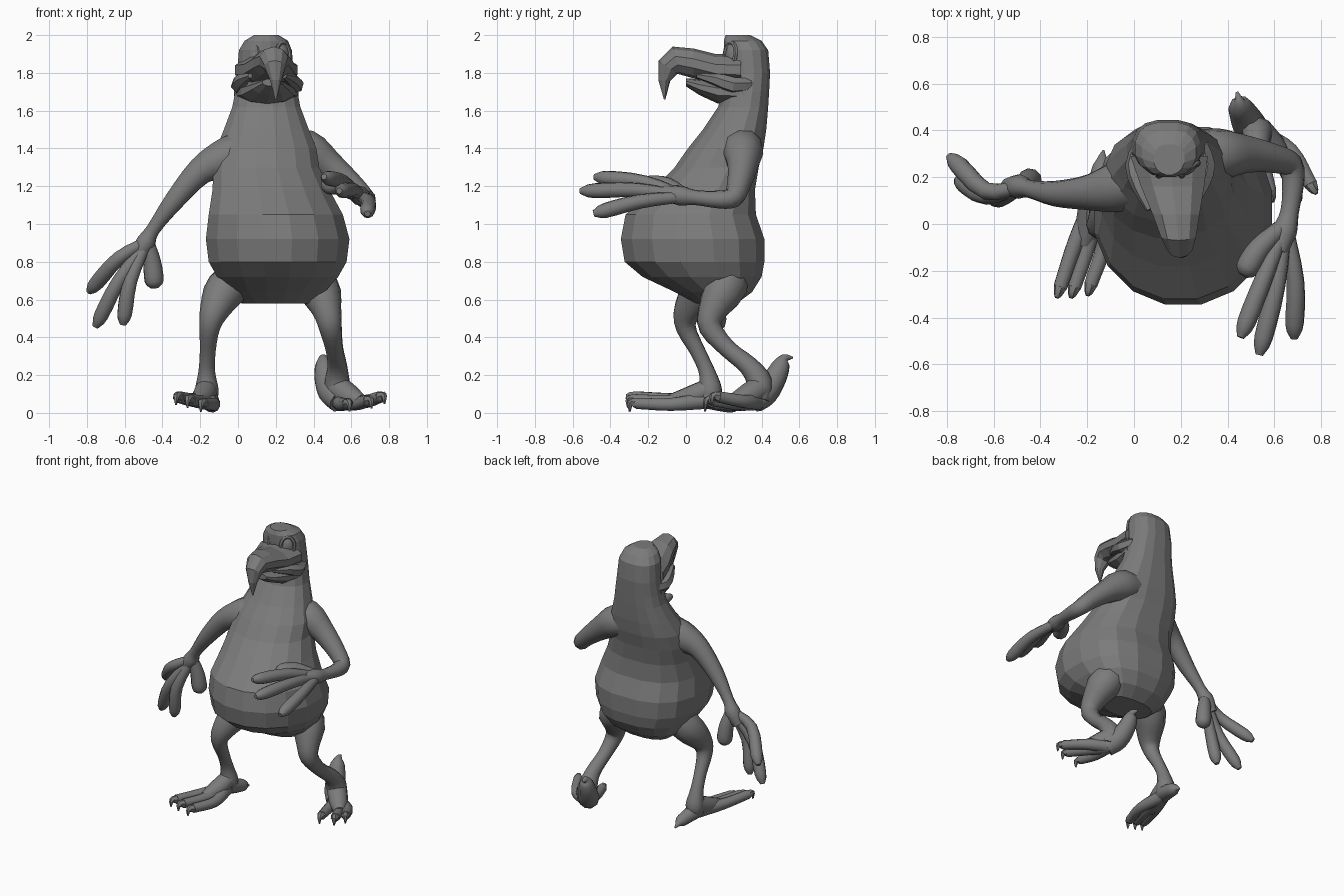
import bpy
import math
from mathutils import Vector

default_cube = bpy.data.objects.get("Cube")
if default_cube:
    bpy.data.objects.remove(default_cube, do_unlink=True)

grey = bpy.data.materials.new("plain grey")
grey.use_nodes = True
colour = (0.2, 0.2, 0.2, 1)
grey.diffuse_color = colour
grey.node_tree.nodes["Principled BSDF"].inputs["Base Color"].default_value = colour


def make_object(name, verts, faces, smooth_angle=None):
    mesh = bpy.data.meshes.new(name)
    mesh.from_pydata([tuple(v) for v in verts], [], faces)
    mesh.materials.append(grey)
    obj = bpy.data.objects.new(name, mesh)
    bpy.context.collection.objects.link(obj)
    if smooth_angle:
        bpy.ops.object.select_all(action="DESELECT")
        obj.select_set(True)
        bpy.context.view_layer.objects.active = obj
        bpy.ops.object.shade_smooth_by_angle(angle=math.radians(smooth_angle))
    return obj


def loft(name, rings, sides, smooth_angle=None, back_power=1):
    """Skin a list of (centre, side vector, up vector) ellipses and cap both ends.
    A back_power below one squares off the upward half of each ring."""
    verts, faces = [], []
    grow = 1 / math.cos(math.pi / sides)
    for centre, side, up in rings:
        for i in range(sides):
            a = math.tau * (i + 0.5) / sides
            c, s = math.cos(a) * grow, math.sin(a) * grow
            if s > 0 and back_power != 1:
                c = math.copysign(abs(c) ** back_power, c)
                s = s ** back_power
            verts.append(centre + side * c + up * s)
    for r in range(len(rings) - 1):
        for i in range(sides):
            j = (i + 1) % sides
            low, high = r * sides, (r + 1) * sides
            faces.append((low + i, low + j, high + j, high + i))
    faces.append(tuple(reversed(range(sides))))
    faces.append(tuple(range(len(verts) - sides, len(verts))))
    return make_object(name, verts, faces, smooth_angle)


def spline(points, steps):
    """Resample (x, y, z, radius) points with a Catmull-Rom curve."""
    pts = [Vector(p) for p in points]
    pts = [pts[0] * 2 - pts[1]] + pts + [pts[-1] * 2 - pts[-2]]
    result = []
    for a, b, c, d in zip(pts, pts[1:], pts[2:], pts[3:]):
        for s in range(steps):
            t = s / steps
            result.append((b * 2 + (c - a) * t + (a * 2 - b * 5 + c * 4 - d) * t * t
                           + (b * 3 - a - c * 3 + d) * t ** 3) / 2)
    return result + [pts[-2]]


def tube(name, points, sides=10, steps=3, smooth_angle=50):
    """Tapered limb along a smooth path, with a frame carried from ring to ring."""
    path = spline(points, steps)
    centres = [p.to_3d() for p in path]
    rings, side = [], None
    for i, p in enumerate(path):
        ahead = centres[min(i + 1, len(path) - 1)] - centres[max(i - 1, 0)]
        ahead.normalize()
        if side is None:
            side = ahead.orthogonal()
        side = (side - ahead * side.dot(ahead)).normalized()
        radius = max(p.w, 0.004)
        rings.append((centres[i], side * radius, ahead.cross(side) * radius))
    return loft(name, rings, sides, smooth_angle)


# Torso, neck and head: height, centre x, half width, front y, back y
body_rows = [
    (.58, .2, .18, .05, .27), (.64, .2, .26, -.06, .35), (.72, .21, .32, -.23, .4),
    (.8, .21, .365, -.325, .415), (.92, .21, .38, -.345, .415), (1.05, .2, .355, -.32, .37),
    (1.18, .175, .31, -.18, .365), (1.3, .15, .28, -.06, .385), (1.4, .15, .265, .01, .41),
    (1.5, .15, .225, .09, .425), (1.62, .15, .18, .17, .435), (1.7, .15, .165, .19, .44),
    (1.8, .145, .15, .21, .445), (1.92, .145, .14, .2, .435), (1.97, .15, .115, .2, .4),
    (2, .15, .065, .21, .34)]
loft("body", [(Vector((x, (front + back) / 2, z)), Vector((w, 0, 0)),
               Vector((0, (back - front) / 2, 0)))
              for z, x, w, front, back in body_rows], 16, back_power=.78)


# Beak halves: x, y, z, half width, half height, forward tilt in degrees
def beak(name, rows):
    rings = []
    for x, y, z, w, h, tilt in rows:
        t = math.radians(tilt)
        rings.append((Vector((x, y, z)), Vector((w, 0, 0)),
                      Vector((0, -math.sin(t), math.cos(t))) * h))
    loft(name, rings, 10)


beak("upper_beak", [
    (.15, .29, 1.815, .165, .08, 0), (.165, .16, 1.82, .135, .075, 0),
    (.18, .04, 1.85, .1, .075, 0), (.19, -.05, 1.865, .075, .073, 15),
    (.195, -.095, 1.83, .055, .058, 55), (.2, -.115, 1.76, .03, .03, 85),
    (.2, -.113, 1.66, .004, .004, 90)])
beak("lower_beak", [
    (.15, .31, 1.7, .17, .07, 0), (.155, .17, 1.7, .14, .06, 0),
    (.17, .07, 1.725, .095, .04, 0), (.18, 0, 1.75, .05, .02, 0)])

# Lips and eyes mirrored about the middle of the face
MIDDLE = .155
for label, sign in (("left", 1), ("right", -1)):
    def face_point(offset, y, z, r):
        return (MIDDLE + sign * offset, y, z, r)

    tube(label + "_lip", [face_point(.125, .34, 1.74, .03), face_point(.15, .25, 1.735, .038),
                          face_point(.13, .16, 1.765, .03), face_point(.09, .06, 1.785, .012)], 6, 2, 20)

    # Eye and rim lie on a slanted disc
    normal = Vector((sign * .62, -.78, .1)).normalized()
    across = normal.cross(Vector((0, 0, 1))).normalized()
    upward = across.cross(normal)
    centre = Vector((MIDDLE + sign * .083, .235, 1.9))
    rim = [centre + across * .045 * math.cos(a) + upward * .062 * math.sin(a)
           for a in [math.tau * k / 12 for k in range(13)]]
    tube(label + "_eye_rim", [(*p, .011) for p in rim], 6, 1, 20)
    loft(label + "_eye", [(centre + normal * depth, across * .042 * s, upward * .058 * s)
                          for depth, s in ((-.03, 1), (0, .95), (.012, .6), (.016, .1))], 12, 40)

# Arms
tube("right_arm", [(.06, .21, 1.4, .1), (-.07, .16, 1.345, .105), (-.2, .135, 1.28, .072),
                   (-.34, .13, 1.12, .052), (-.45, .15, .97, .036), (-.49, .16, .9, .05),
                   (-.54, .16, .82, .035)])
tube("left_arm", [(.22, .31, 1.42, .08), (.36, .3, 1.39, .105), (.48, .3, 1.31, .078),
                  (.6, .28, 1.21, .06), (.67, .25, 1.14, .052), (.68, .17, 1.13, .045),
                  (.665, .05, 1.14, .038), (.645, -.03, 1.15, .05), (.62, -.12, 1.17, .035)])


# Digits bow towards a middle point and stay full until a rounded tip
def digit(name, base, middle, tip, thick):
    pad = Vector(middle).lerp(Vector(tip), .75)
    tube(name, [(*base, thick * .7), (*middle, thick * .95), (*pad, thick), (*tip, thick * .4)])


right_palm, left_palm = (-.48, .16, .91), (.65, 0, 1.145)
right_fingers = {"outer": ((-.63, .14, .82), (-.79, .29, .64)),
                 "middle": ((-.63, .12, .7), (-.755, .19, .455)),
                 "inner": ((-.57, .11, .7), (-.61, .13, .465)),
                 "thumb": ((-.455, .18, .8), (-.44, .19, .66))}
left_fingers = {"outer": ((.69, -.24, 1.12), (.685, -.49, 1.055)),
                "middle": ((.61, -.26, 1.18), (.535, -.56, 1.175)),
                "inner": ((.56, -.22, 1.22), (.455, -.485, 1.25)),
                "thumb": ((.54, -.1, 1.2), (.465, -.22, 1.21))}
for side, palm, fingers in (("right", right_palm, right_fingers),
                            ("left", left_palm, left_fingers)):
    for label, (middle, tip) in fingers.items():
        digit(side + "_" + label + "_finger", palm, middle, tip, .048 if label == "thumb" else .038)

# Legs
tube("right_leg", [(.08, .17, .8, .08), (-.06, .09, .66, .105), (-.125, .01, .54, .075),
                   (-.15, 0, .45, .052), (-.16, .06, .33, .04), (-.165, .11, .22, .042),
                   (-.165, .13, .12, .06), (-.165, .12, .06, .05)])
tube("left_leg", [(.3, .24, .8, .08), (.42, .21, .67, .11), (.47, .14, .54, .075),
                  (.49, .13, .45, .058), (.51, .22, .34, .045), (.525, .33, .25, .05),
                  (.525, .39, .16, .065), (.54, .38, .07, .06)])

# Insteps
tube("right_instep", [(-.165, .13, .13, .055), (-.185, .03, .085, .058), (-.215, -.09, .06, .035)])
tube("left_instep", [(.53, .39, .13, .065), (.6, .31, .08, .06), (.655, .24, .06, .035)])


# Toes end in small hooked claws
def toe(name, base, middle, tip, thick):
    tube(name, [(*base, thick * 1.3), (*middle, thick), (*tip, thick * .85)], 8, 4)
    start, end = Vector(middle), Vector(tip)
    forward = (end - start).normalized()
    hook = end + forward * .035
    point = hook + forward * .005 - Vector((0, 0, .045))
    tube(name + "_claw", [(*end, thick * .75), (*hook, thick * .45), (*point, .004)], 6, 3)


right_toes = {"outer": ((-.25, -.08, .07), (-.315, -.27, .085)),
              "middle": ((-.2, -.1, .06), (-.255, -.27, .07)),
              "inner": ((-.13, -.08, .045), (-.185, -.26, .05))}
left_toes = {"outer": ((.67, .31, .06), (.755, .17, .085)),
             "middle": ((.63, .27, .05), (.69, .14, .065)),
             "inner": ((.55, .26, .045), (.58, .14, .05))}
for label, (middle, tip) in right_toes.items():
    toe("right_" + label + "_toe", (-.165, .1, .065), middle, tip, .034)
for label, (middle, tip) in left_toes.items():
    toe("left_" + label + "_toe", (.54, .38, .06), middle, tip, .034)

# Back toes: one flat on the ground, one raised behind the lifted heel
tube("right_back_toe", [(-.165, .11, .08, .055), (-.145, .19, .055, .046),
                        (-.135, .25, .04, .038), (-.135, .285, .03, .018), (-.13, .315, .012, .004)])
tube("left_back_toe", [(.54, .36, .06, .06), (.495, .42, .11, .068), (.465, .475, .19, .058),
                       (.455, .505, .255, .045), (.45, .525, .29, .022), (.44, .565, .292, .005)])
